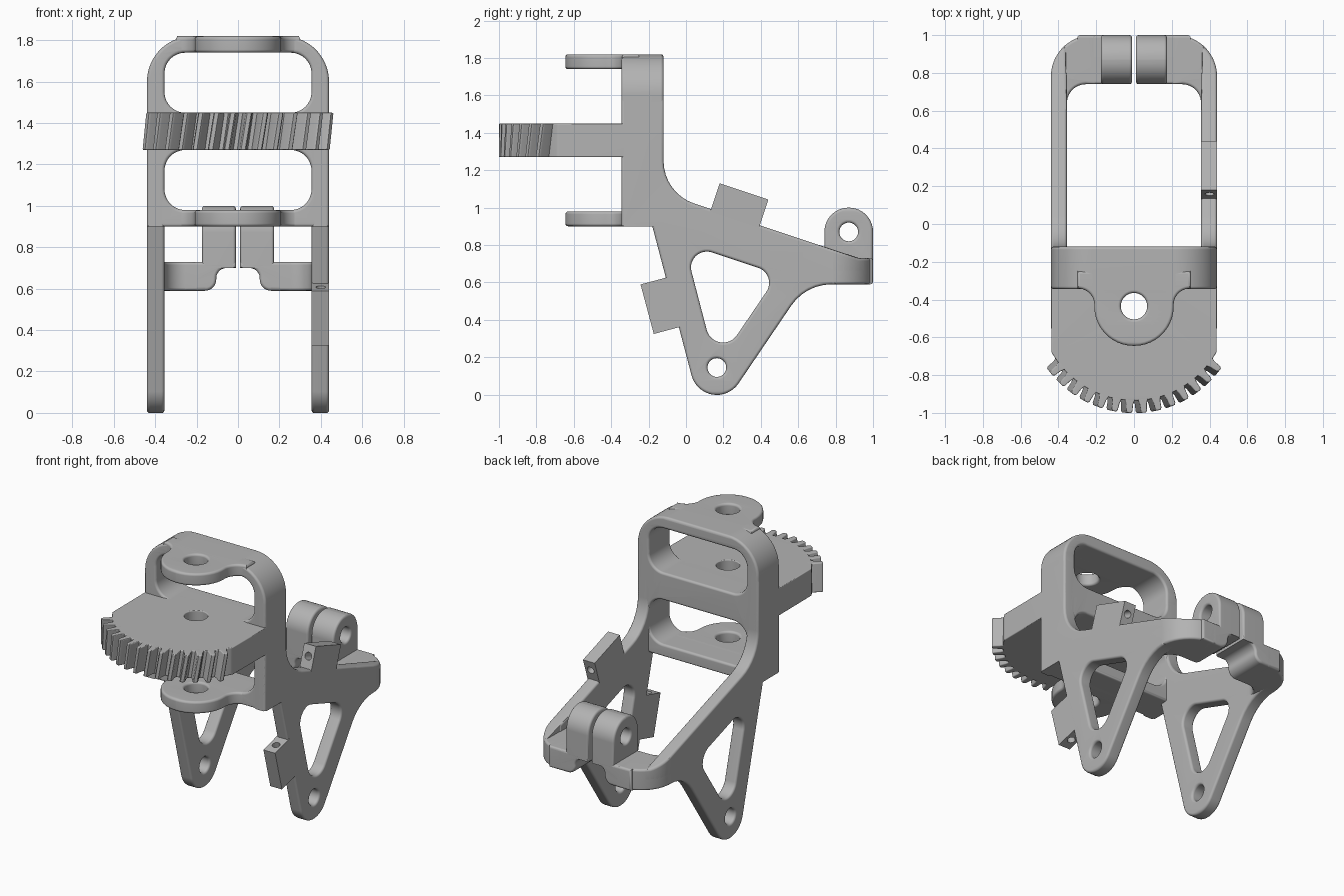
import bpy, bmesh
from math import sin, cos, tan, pi, radians, atan2
from mathutils import Vector, Matrix
from mathutils.geometry import tessellate_polygon

cube = bpy.data.objects.get("Cube")
if cube:
    bpy.data.objects.remove(cube)

grey = bpy.data.materials.new("plain grey")
grey.use_nodes = True
GREY = (0.45, 0.45, 0.45, 1)
grey.diffuse_color = GREY
grey.node_tree.nodes["Principled BSDF"].inputs["Base Color"].default_value = GREY


def rounded(corners):
    """Counter-clockwise polygon from (u, v, radius) corners."""
    pts = []
    for i, (u, v, r) in enumerate(corners):
        p = Vector((u, v))
        if r == 0:
            pts.append(p)
            continue
        d1 = (Vector(corners[i - 1][:2]) - p).normalized()
        d2 = (Vector(corners[(i + 1) % len(corners)][:2]) - p).normalized()
        half = d1.angle(d2) / 2
        c = p + (d1 + d2).normalized() * r / sin(half)
        a, b = p + d1 * r / tan(half) - c, p + d2 * r / tan(half) - c
        start = atan2(a.y, a.x)
        sweep = (atan2(b.y, b.x) - start + pi) % (2 * pi) - pi
        n = max(4, int(abs(sweep) / radians(8)))
        for k in range(n + 1):
            t = start + sweep * k / n
            pts.append(c + Vector((cos(t), sin(t))) * r)
    return pts


def box(u0, u1, v0, v1, r=0):
    return rounded([(u0, v0, r), (u1, v0, r), (u1, v1, r), (u0, v1, r)])


def circle(u, v, r, n=36):
    return [Vector((u + r * cos(2 * pi * k / n), v + r * sin(2 * pi * k / n))) for k in range(n)]


def inset(loop, dist):
    out = []
    for i, p in enumerate(loop):
        d1 = (p - loop[i - 1]).normalized()
        d2 = (loop[(i + 1) % len(loop)] - p).normalized()
        n1, n2 = Vector((-d1.y, d1.x)), Vector((-d2.y, d2.x))
        out.append(p + (n1 + n2) * dist / (1 + n1.dot(n2)))
    return out


AXES = {"x": lambda u, v, w: (w, u, v),
        "y": lambda u, v, w: (u, w, v),
        "z": lambda u, v, w: (u, v, w)}


def prism(name, axis, lo, hi, regions, edge=0.015, side=1, shape=None):
    """Extrude regions (outline + holes) along an axis, with rounded rims."""
    steps = [(edge * (1 - sin(k * pi / 6)), edge * (1 - cos(k * pi / 6))) for k in range(4)]
    if edge == 0:
        steps = [(0, 0)]
    levels = [(d, lo + h) for d, h in steps] + [(d, hi - h) for d, h in reversed(steps)]
    bm = bmesh.new()
    for outline, *holes in regions:
        loops = [outline] + [h[::-1] for h in holes]
        rings = []
        for d, w in levels:
            ring = []
            for loop in loops:
                verts = []
                for p in inset(loop, d):
                    q = shape(p.x, p.y, w) if shape else (p.x, p.y, w)
                    x, y, z = AXES[axis](*q)
                    verts.append(bm.verts.new((x * side, y, z)))
                ring.append(verts)
            rings.append(ring)
        for a, b in zip(rings, rings[1:]):
            for la, lb in zip(a, b):
                for i in range(len(la)):
                    bm.faces.new((la[i - 1], la[i], lb[i], lb[i - 1]))
        flat = [[p.to_3d() for p in inset(loop, levels[0][0])] for loop in loops]
        for tri in tessellate_polygon(flat):
            for ring in (rings[0], rings[-1]):
                verts = [v for loop in ring for v in loop]
                bm.faces.new([verts[i] for i in tri])
    bmesh.ops.recalc_face_normals(bm, faces=bm.faces)
    mesh = bpy.data.meshes.new(name)
    bm.to_mesh(mesh)
    bm.free()
    mesh.materials.append(grey)
    mesh.shade_smooth()
    mesh.set_sharp_from_angle(angle=radians(35))
    obj = bpy.data.objects.new(name, mesh)
    bpy.context.scene.collection.objects.link(obj)
    mod = obj.modifiers.new("even shading", "WEIGHTED_NORMAL")
    mod.keep_sharp = True
    return obj


IN, OUT = 0.355, 0.44          # inner and outer faces of the arms
BACK, FRONT = -0.12, -0.345    # faces of the upright frame
PIVOT = -0.435                 # y of the vertical pivot


def slope(y):
    return 0.905 + (0.395 - y) / 3


# Side arms with leg, triangular window and pin hole
arm = rounded([(FRONT, 0.9, 0), (-0.18, 0.9, 0), (0.108, -0.195, 0.14), (0.64, 0.59, 0.26),
               (0.8, 0.59, 0), (0.8, slope(0.8), 0), (BACK, slope(BACK), 0.24),
               (BACK, 1.58, 0), (FRONT, 1.58, 0)])
window = rounded([(0.161, 0.154, 0.09), (0.493, 0.643, 0.085), (-0.01, 0.81, 0.085)])
pin = circle(0.165, 0.145, 0.05)

# Rear corner, the sloped top that runs into it, rear bar and knuckle
corner = rounded([(IN, 0.6, 0), (OUT, 0.6, 0), (OUT, 1, 0.22), (0.2, 1, 0),
                  (0.2, 0.74, 0), (IN, 0.74, 0.1)])
wedge = [Vector((IN, 0.6)), Vector((OUT, 0.6))]
wedge += [Vector((0.22 + 0.22 * cos(radians(a)), 0.78 + 0.22 * sin(radians(a))))
          for a in range(0, 51, 5)]
bar = rounded([(0.01, 0.7, 0), (0.105, 0.7, 0.05), (0.105, 0.59, 0.055),
               (0.3, 0.59, 0), (0.3, 0.73, 0), (0.01, 0.73, 0)])
knuckle = rounded([(0.74, 0.7, 0), (1, 0.7, 0), (1, 1, 0.129), (0.74, 1, 0.129)])


def lean(x, y, z):
    return x, y, (z + max(0.0, slope(y) - 0.73) if z > 0.69 else z)


for label, s in (("left", 1), ("right", -1)):
    prism(label + "_arm", "x", IN, OUT, [[arm, window, pin]], side=s)
    prism(label + "_rear_corner", "z", 0.59, 0.73, [[corner]], side=s)
    prism(label + "_corner_slope", "z", 0.65, 0.73, [[wedge]], side=s, shape=lean)
    prism(label + "_rear_bar", "y", 0.74, 1, [[bar]], side=s)
    prism(label + "_knuckle", "x", 0.01, 0.175, [[knuckle, circle(0.87, 0.87, 0.05)]], side=s)

# Upright frame with two windows
outline = rounded([(-OUT, 0.9, 0), (OUT, 0.9, 0), (OUT, 1.82, 0.22), (-OUT, 1.82, 0.22)])
prism("upright_frame", "y", FRONT, BACK,
      [[outline, box(-IN, IN, 0.98, 1.27, 0.1), box(-IN, IN, 1.45, 1.74, 0.1)]])

# Pivot lugs above and below the gear
lug = rounded([(-0.3, -0.25, 0), (-0.3, -0.342, 0), (-0.21, -0.342, 0.085), (-0.21, -0.645, 0.208),
               (0.21, -0.645, 0.208), (0.21, -0.342, 0.085), (0.3, -0.342, 0), (0.3, -0.25, 0)])
for name, z in (("lower_lug", 0.9), ("upper_lug", 1.74)):
    prism(name, "z", z, z + 0.08, [[lug, circle(0, PIVOT, 0.07)]])


# Gear sector: plate plus slightly twisted teeth
def polar(r, deg):
    return Vector((r * sin(radians(deg)), PIVOT - r * cos(radians(deg))))


plate = [Vector((OUT, -0.25)), Vector((-OUT, -0.25))] + [polar(0.5, a) for a in range(-61, 62, 2)]
prism("gear_plate", "z", 1.27, 1.45, [[plate, circle(0, PIVOT, 0.07)]], edge=0.006)

TOOTH = [(0.47, -2.9), (0.5, -2.9), (0.52, -2.1), (0.556, -1.7), (0.566, -1.0)]
TOOTH += [(r, -a) for r, a in reversed(TOOTH)]
teeth = [[[polar(r, 8 * k + 4 + a) for r, a in TOOTH]] for k in range(-7, 7)]


def twist(x, y, z):
    p = Matrix.Rotation(radians(17) * (z - 1.36), 2) @ Vector((x, y - PIVOT))
    return p.x, p.y + PIVOT, z


prism("gear_teeth", "z", 1.27, 1.45, teeth, edge=0.006, shape=twist)

# Cable guides on the left arm, each with a lengthwise hole
for name, y, z, angle, v0, v1 in (("upper_guide", 0.288, 1.02, -18.4, -0.12, 0.07),
                                  ("lower_guide", -0.14, 0.475, -75, -0.07, 0.12)):
    guide = prism(name, "y", -0.137, 0.137,
                  [[box(IN, OUT, v0, v1), circle(0.4, 0, 0.024, 20)]], edge=0)
    guide.location = (0, y, z)
    guide.rotation_euler.x = radians(angle)
